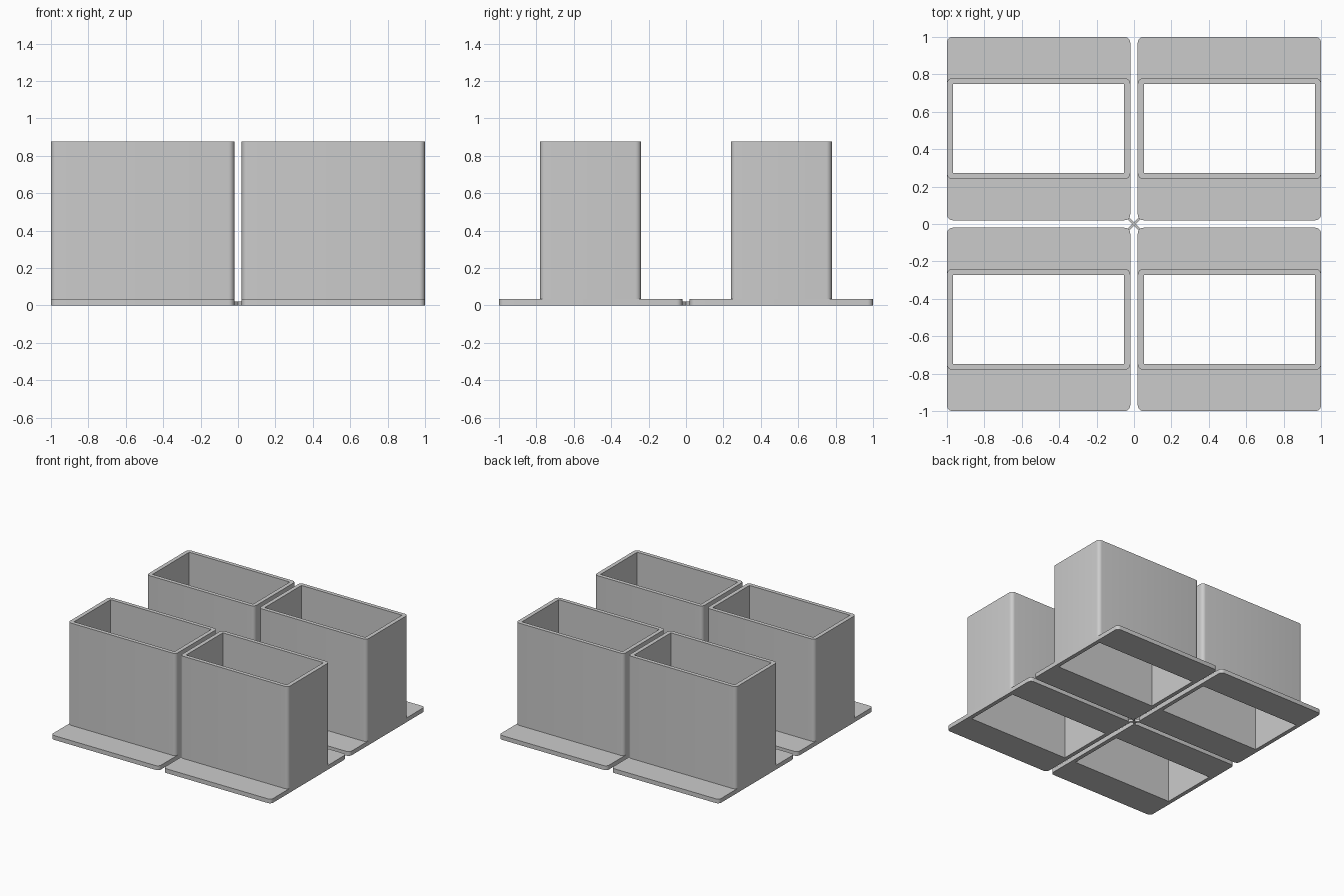
import bpy, bmesh, math

cube = bpy.data.objects.get("Cube")
if cube:
    bpy.data.objects.remove(cube, do_unlink=True)

grey = bpy.data.materials.new("plain_grey")
grey.use_nodes = True
colour = (0.6, 0.6, 0.6, 1)
grey.diffuse_color = colour
grey.node_tree.nodes["Principled BSDF"].inputs["Base Color"].default_value = colour

PITCH = 0.51            # distance of each socket centre from the middle
HALF = 0.49             # half width of a socket
FLANGE_TOP, RIM_TOP = 0.035, 0.875
HOLE = (0.457, 0.238)   # half sizes of the opening
STEPS = 6


def rounded_loop(hx, hy, r):
    """Outline of a rounded rectangle; r = 0 gives repeated corner points."""
    pts = []
    for i, (sx, sy) in enumerate([(1, 1), (-1, 1), (-1, -1), (1, -1)]):
        for k in range(STEPS + 1):
            a = (i + k / STEPS) * math.pi / 2
            pts.append((sx * (hx - r) + r * math.cos(a),
                        sy * (hy - r) + r * math.sin(a)))
    return pts


def add_object(name, bm, location):
    bmesh.ops.recalc_face_normals(bm, faces=bm.faces)
    mesh = bpy.data.meshes.new(name)
    bm.to_mesh(mesh)
    bm.free()
    mesh.materials.append(grey)
    obj = bpy.data.objects.new(name, mesh)
    obj.location = location
    bpy.context.collection.objects.link(obj)
    bpy.ops.object.select_all(action='DESELECT')
    obj.select_set(True)
    bpy.context.view_layer.objects.active = obj
    bpy.ops.object.shade_smooth_by_angle(angle=math.radians(30))
    return obj


def frame(name, hx, hy, r, z0, z1, location):
    """Upright ring with a rounded outside and a square-cornered opening."""
    bm = bmesh.new()
    outer, inner = rounded_loop(hx, hy, r), rounded_loop(*HOLE, 0)
    section = [(outer, z0), (outer, z1), (inner, z1), (inner, z0)]
    rings = [[bm.verts.new((x, y, z)) for x, y in pts] for pts, z in section]
    n = len(outer)
    for a, b in zip(rings, rings[1:] + rings[:1]):
        for i in range(n):
            j = (i + 1) % n
            bm.faces.new((a[i], a[j], b[j], b[i]))
    bmesh.ops.remove_doubles(bm, verts=bm.verts, dist=0.0001)
    return add_object(name, bm, location)


# Four sockets, each a square flange with a tall open tube
for side, sx in (("right", -1), ("left", 1)):
    for end, sy in (("front", -1), ("back", 1)):
        place = (sx * PITCH, sy * PITCH, 0)
        frame(f"{end}_{side}_flange", HALF, HALF, 0.03, 0, FLANGE_TOP, place)
        frame(f"{end}_{side}_tube", HALF, 0.27, 0.03, FLANGE_TOP, RIM_TOP, place)

# Small crossed bars joining the flanges in the middle
for name, turn in (("joining_bar_a", 45), ("joining_bar_b", -45)):
    bm = bmesh.new()
    bmesh.ops.create_cube(bm, size=1)
    bmesh.ops.scale(bm, vec=(0.09, 0.014, 0.02), verts=bm.verts)
    bar = add_object(name, bm, (0, 0, 0.01))
    bar.rotation_euler.z = math.radians(turn)
